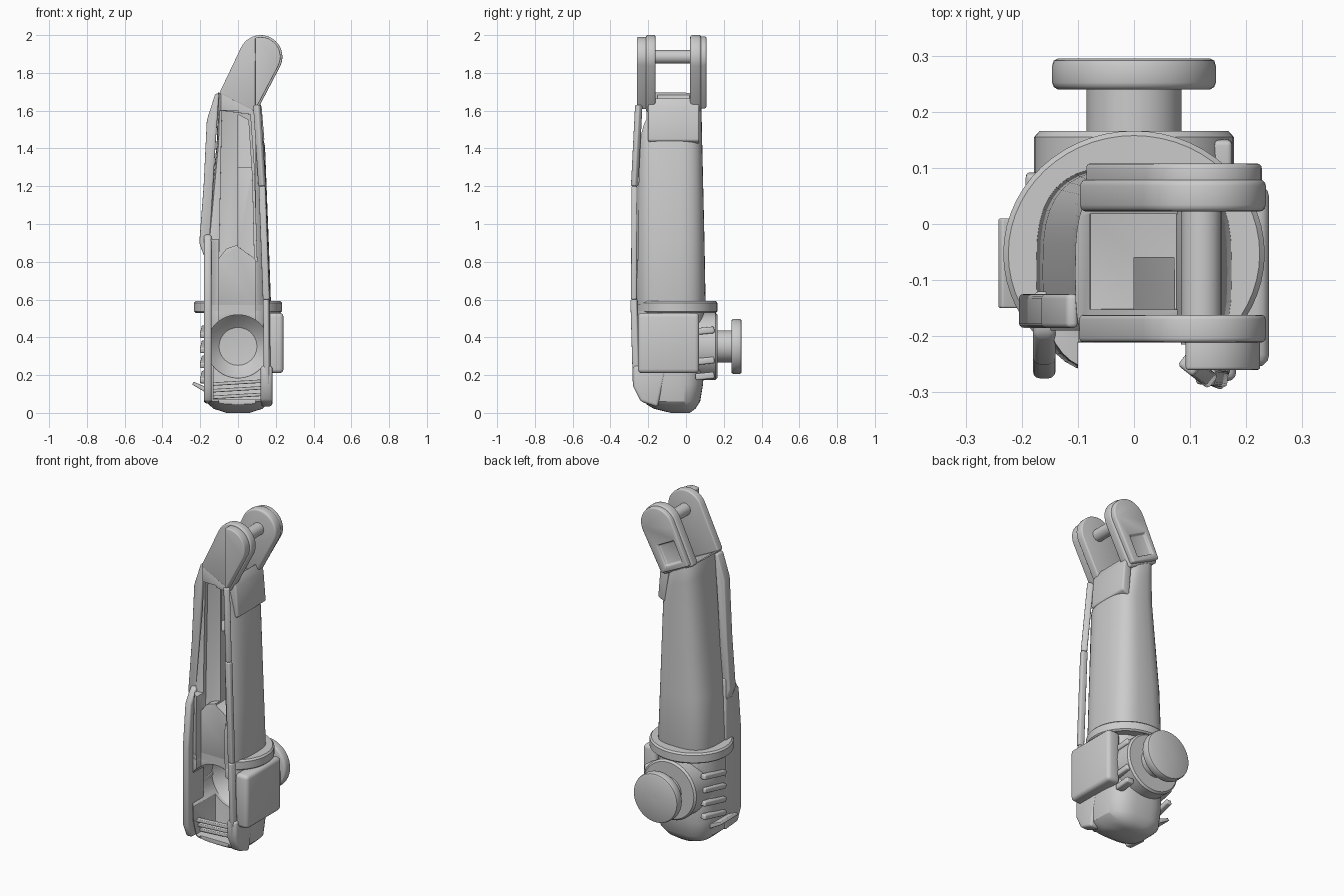
import bpy, bmesh, math
from mathutils import Vector

if "Cube" in bpy.data.objects:
    bpy.data.objects.remove(bpy.data.objects["Cube"])


def make(name, bm):
    bmesh.ops.recalc_face_normals(bm, faces=bm.faces)
    me = bpy.data.meshes.new(name)
    bm.to_mesh(me)
    bm.free()
    ob = bpy.data.objects.new(name, me)
    bpy.context.collection.objects.link(ob)
    return ob


def finish(ob, cutters=(), bevel=0.0, angle=40):
    """Cut, bevel, apply and smooth one part."""
    bpy.ops.object.select_all(action='DESELECT')
    bpy.context.view_layer.objects.active = ob
    ob.select_set(True)
    for c in cutters:
        m = ob.modifiers.new("cut", 'BOOLEAN')
        m.operation, m.solver, m.object = 'DIFFERENCE', 'EXACT', c
        bpy.ops.object.modifier_apply(modifier=m.name)
    if bevel:
        m = ob.modifiers.new("bevel", 'BEVEL')
        m.width, m.segments, m.limit_method = bevel, 3, 'ANGLE'
        m.angle_limit = math.radians(40)
        bpy.ops.object.modifier_apply(modifier=m.name)
    for c in cutters:
        bpy.data.objects.remove(c)
    bpy.ops.object.shade_smooth_by_angle(angle=math.radians(angle))
    return ob


def bridge(bm, rings):
    for a, b in zip(rings, rings[1:]):
        for i in range(len(a)):
            j = (i + 1) % len(a)
            bm.faces.new((a[i], a[j], b[j], b[i]))
    bm.faces.new(rings[0])
    bm.faces.new(rings[-1])


def loft(name, sections, power=2.6, n=40):
    """Sections: z, cx, cy, rx, ry, tilt (superellipse rings)."""
    bm = bmesh.new()
    rings = []
    for z, cx, cy, rx, ry, tilt in sections:
        ring = []
        for i in range(n):
            a = 2 * math.pi * i / n
            c, s = math.cos(a), math.sin(a)
            x = cx + rx * math.copysign(abs(c) ** (2 / power), c)
            y = cy + ry * math.copysign(abs(s) ** (2 / power), s)
            ring.append(bm.verts.new((x, y, z - tilt * x)))
        rings.append(ring)
    bridge(bm, rings)
    return make(name, bm)


def prism(name, pts, axis, lo, hi):
    """Extrude a 2D profile along an axis (x: pts are y,z; y: pts are x,z)."""
    bm = bmesh.new()
    put = (lambda p, d: (d, p[0], p[1])) if axis == 'x' else (lambda p, d: (p[0], d, p[1]))
    bridge(bm, [[bm.verts.new(put(p, d)) for p in pts] for d in (lo, hi)])
    return make(name, bm)


def box(name, x, y, z):
    return prism(name, [(x[0], z[0]), (x[1], z[0]), (x[1], z[1]), (x[0], z[1])], 'y', *y)


def front_cut():
    """The centre of the front is set back from the side rims."""
    return box("front_cut", (-0.1, 0.092), (-0.5, -0.21), (-0.1, 2.1))


def lathe_y(name, prof, cx, cz, n=48):
    """Turn (radius, y) profile about an axis parallel to y."""
    bm = bmesh.new()
    bridge(bm, [[bm.verts.new((cx + r * math.cos(2 * math.pi * i / n), y,
                               cz + r * math.sin(2 * math.pi * i / n))) for i in range(n)]
                for r, y in prof])
    return make(name, bm)


def bar(name, a, b, w, h):
    a, b = Vector(a), Vector(b)
    bm = bmesh.new()
    bmesh.ops.create_cube(bm, size=1)
    d = b - a
    bmesh.ops.scale(bm, verts=bm.verts, vec=(w, h, d.length))
    ob = make(name, bm)
    ob.rotation_euler = d.to_track_quat('Z', 'Y').to_euler()
    ob.location = (a + b) / 2
    return finish(ob, bevel=min(w, h) * 0.25)


# forearm tube: tapered, slanted rim, socket at the top, shallow front channel
arm = loft("arm_tube", [(0.57, 0, -0.083, 0.175, 0.187, 0),
                        (0.9, 0, -0.085, 0.163, 0.183, 0),
                        (1.42, 0.015, -0.087, 0.128, 0.173, 0.05),
                        (1.56, 0.005, -0.087, 0.112, 0.17, 0.4),
                        (1.645, -0.005, -0.087, 0.1, 0.168, 0.5)], power=3)
socket = box("socket", (-0.078, 0.08), (-0.152, 0.018), (1.3, 1.9))
channel = prism("channel", [(-0.1, 0.82), (-0.06, 0.87), (0, 0.89), (0.05, 0.87), (0.1, 0.8),
                            (0.085, 1.3), (0.065, 1.58), (-0.085, 1.6)], 'y', -0.5, -0.165)
groove = prism("groove", [(0.0, 0.88), (0.085, 0.82), (0.075, 1.25), (0.055, 1.55), (0.0, 1.58)],
               'y', -0.5, -0.06)
left_cut = box("left_cut", (-0.4, 0.0), (-0.5, -0.19), (0.92, 1.6))
finish(arm, (socket, channel, groove, left_cut, front_cut()), bevel=0.006)

# fork lugs, and the cross pin
PIN = (0.12, 1.885)


def lug_profile(r, inset):
    pts = [(PIN[0] + r * math.cos(math.radians(a)), PIN[1] + r * math.sin(math.radians(a)))
           for a in range(-25, 156, 9)]
    return pts + [(-0.1 + inset, 1.69 + inset * 0.6), (0.095 - inset * 0.3, 1.59 + inset * 1.6)]


finish(prism("front_lug", lug_profile(0.115, 0), 'y', -0.211, -0.162), bevel=0.008)
finish(prism("front_lug_rim", lug_profile(0.105, 0.01), 'y', -0.26, -0.2), (front_cut(),), bevel=0.012)
finish(prism("back_lug", lug_profile(0.115, 0), 'y', 0.022, 0.08), bevel=0.012)
recess = prism("recess", [(-0.045, 1.715), (0.06, 1.66), (0.115, 1.77), (0.01, 1.825)], 'y', 0.09, 0.2)
finish(prism("back_lug_cover", lug_profile(0.108, 0.012), 'y', 0.06, 0.108), (recess,), bevel=0.016)
finish(lathe_y("fork_pin", [(0.036, -0.215), (0.036, 0.06)], *PIN, n=24))

# web under the fork on the right edge
finish(prism("fork_web", [(0.075, 1.6), (0.1, 1.67), (0.125, 1.62), (0.14, 1.44), (0.09, 1.42)],
             'y', -0.2, 0.07), bevel=0.01)

# collar ring at the elbow
collar = loft("elbow_collar", [(z, 0, -0.053, r, r * 0.94, 0) for z, r in
                               ((0.53, 0.224), (0.538, 0.233), (0.582, 0.233), (0.592, 0.224))],
              power=2, n=56)
finish(collar, (front_cut(),))

# elbow housing, open at the front
house = loft("elbow_housing", [(0.0, 0, -0.03, 0.06, 0.05, 0),
                               (0.022, 0, -0.06, 0.13, 0.11, 0),
                               (0.06, 0, -0.08, 0.172, 0.155, 0),
                               (0.15, 0, -0.085, 0.18, 0.175, 0),
                               (0.22, 0, -0.085, 0.18, 0.18, 0),
                               (0.54, 0, -0.085, 0.176, 0.18, 0)], power=3)
bore = lathe_y("bore", [(0.167, -0.5), (0.167, 0.07)], 0, 0.352)
low_slot = box("low_slot", (-0.13, 0.13), (-0.5, -0.03), (0.07, 0.25))
finish(house, (bore, low_slot, front_cut()), bevel=0.004)

# rear joint: dished bowl, boss, neck and round flange
finish(lathe_y("rear_joint", [(0.01, 0.08), (0.083, 0.08), (0.1, 0.07), (0.168, -0.01),
                              (0.178, -0.01), (0.178, 0.155), (0.168, 0.166), (0.085, 0.166),
                              (0.085, 0.24), (0.136, 0.24), (0.143, 0.244), (0.146, 0.252),
                              (0.146, 0.282), (0.143, 0.291), (0.135, 0.295), (0.01, 0.295)], 0, 0.352))

# right side cover
finish(box("right_cover", (0.155, 0.241), (-0.255, 0.07), (0.21, 0.53)), bevel=0.022)

# left front flange and upper side panel
finish(prism("left_flange", [(-0.12, 0.96), (-0.2, 0.94), (-0.25, 0.86), (-0.275, 0.6), (-0.275, 0.14),
                             (-0.24, 0.06), (-0.12, 0.05)], 'x', -0.18, -0.14), bevel=0.012)
finish(prism("side_panel", [(-0.1, 1.69), (-0.12, 1.69), (-0.165, 1.55), (-0.182, 1.2), (-0.205, 0.9),
                            (-0.18, 0.83), (-0.15, 0.9), (-0.12, 1.4)], 'y', -0.185, -0.125), bevel=0.008)

# long front strut and its lower end
path = [(0.1, -0.25, 1.63), (0.128, -0.272, 1.2), (0.15, -0.275, 0.6), (0.155, -0.262, 0.15)]
for i, (a, b) in enumerate(zip(path, path[1:])):
    bar(f"front_strut_{i}", a, b, 0.03, 0.035)
finish(prism("strut_foot", [(-0.28, 0.25), (-0.28, 0.14), (-0.24, 0.06), (-0.15, 0.03), (-0.1, 0.25)],
             'x', 0.12, 0.182), bevel=0.015)

# slats across the open elbow and ribs on its back corners
for i in range(3):
    z = 0.1 + 0.035 * i
    bar(f"lower_slat_{i}", (-0.17, -0.16 - 0.018 * i, z - 0.02), (0.16, -0.16 - 0.018 * i, z), 0.03, 0.018)
for i in range(4):
    z = 0.2 + 0.08 * i
    bar(f"left_rib_{i}", (-0.185, -0.1, z - 0.03), (-0.175, 0.09, z + 0.01), 0.035, 0.03)
    bar(f"right_rib_{i}", (0.15, 0.05, z - 0.01), (0.15, 0.15, z), 0.05, 0.035)
finish(prism("left_blade", [(-0.243, 0.15), (-0.235, 0.165), (-0.165, 0.135), (-0.165, 0.105)],
             'y', -0.15, 0.01), bevel=0.004)
